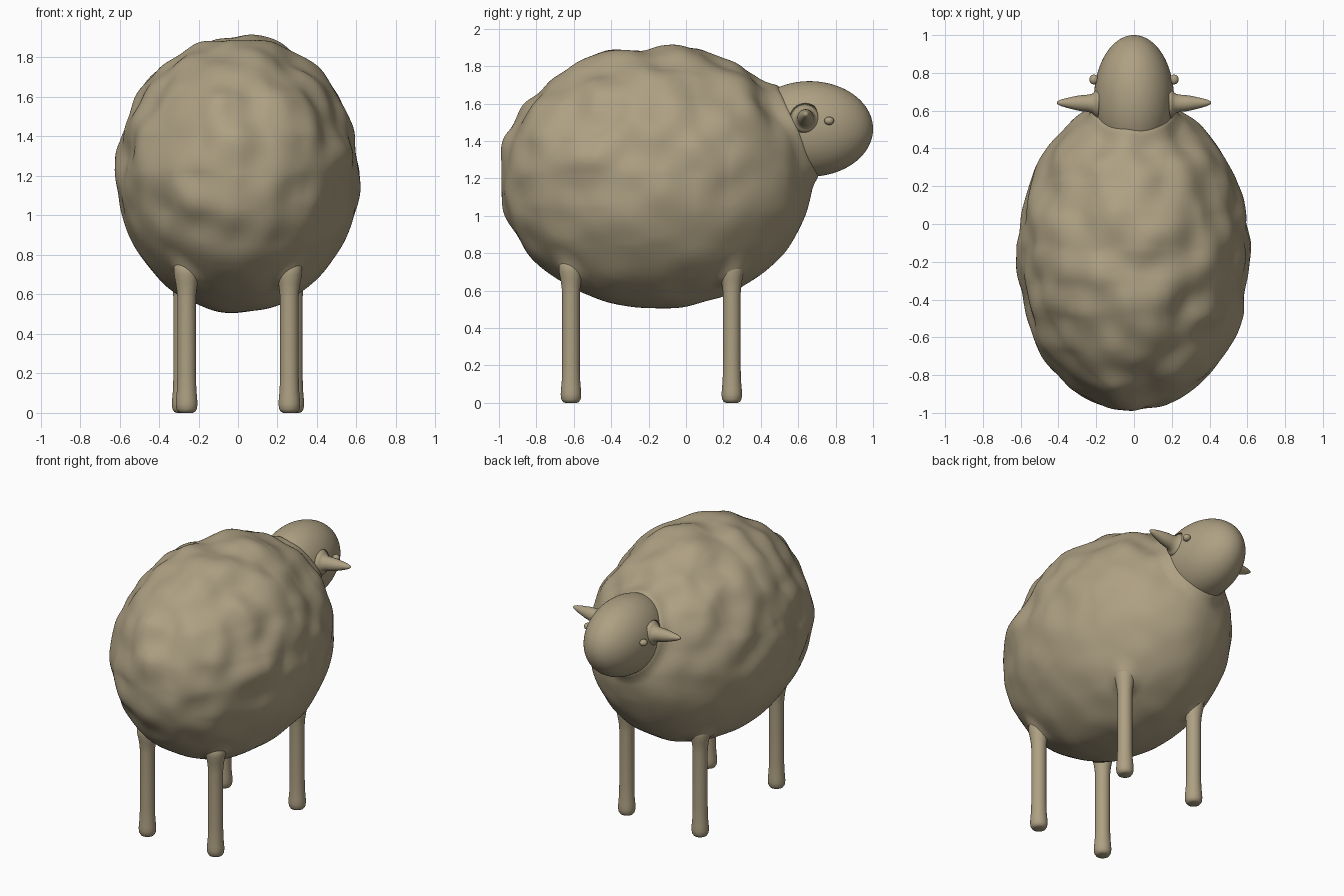
import bpy, bmesh, math
from mathutils import Vector, Matrix, noise

if "Cube" in bpy.data.objects:
    bpy.data.objects.remove(bpy.data.objects["Cube"])

wool = bpy.data.materials.new("warm tan wool")
wool.diffuse_color = (0.42, 0.35, 0.225, 1)
wool.use_nodes = True
wool.node_tree.nodes["Principled BSDF"].inputs["Base Color"].default_value = wool.diffuse_color

BODY_C, BODY_R = Vector((0, -0.16, 1.205)), Vector((0.612, 0.835, 0.7))
HEAD_C, HEAD_R = Vector((0, 0.66, 1.465)), Vector((0.212, 0.34, 0.255))
LEGS = {"back_leg": (0.28, 0.245), "front_leg": (0.26, -0.615)}
LEG_R = 0.047


def finish(name, bm):
    me = bpy.data.meshes.new(name)
    bmesh.ops.recalc_face_normals(bm, faces=bm.faces)
    bm.to_mesh(me)
    bm.free()
    for p in me.polygons:
        p.use_smooth = True
    me.materials.append(wool)
    ob = bpy.data.objects.new(name, me)
    bpy.context.collection.objects.link(ob)
    return ob


def ellipsoid(name, centre, radii, detail):
    bm = bmesh.new()
    bmesh.ops.create_icosphere(bm, subdivisions=detail, radius=1)
    for v in bm.verts:
        v.co = Vector((v.co.x * radii[0], v.co.y * radii[1], v.co.z * radii[2])) + Vector(centre)
    return finish(name, bm)


def lathe(name, profile, matrix, steps=32):
    """Spin (radius, height) points around z, then place with a matrix."""
    bm = bmesh.new()
    rings = []
    for r, z in profile:
        rings.append([bm.verts.new((r * math.cos(2 * math.pi * i / steps),
                                    r * math.sin(2 * math.pi * i / steps), z)) for i in range(steps)])
    for a, b in zip(rings, rings[1:]):
        for i in range(steps):
            j = (i + 1) % steps
            bm.faces.new((a[i], a[j], b[j], b[i]))
    bm.faces.new(rings[0])
    bm.faces.new(rings[-1])
    bm.transform(matrix)
    return finish(name, bm)


def fillet(d, k):
    """Outward push near a joining part, d being the distance to it."""
    d = max(d, 0)
    return (k - d) ** 2 / (4 * k) * 1.3 if d < k else 0


# Woolly body: lumpy on the back and flanks, calm on the belly and chest
bm = bmesh.new()
bmesh.ops.create_icosphere(bm, subdivisions=7, radius=1)
for v in bm.verts:
    u = v.co.normalized()
    p = Vector((u.x * BODY_R.x, u.y * BODY_R.y, u.z * BODY_R.z))
    n = Vector((u.x / BODY_R.x, u.y / BODY_R.y, u.z / BODY_R.z)).normalized()
    p += BODY_C
    lumpy = min(1, max(0.3, 0.75 + 1.1 * u.z - 0.35 * u.y))
    push = 0.034 * lumpy * noise.noise(p * 5.5 + Vector((3.1, 7.7, 1.3)))
    # soft joints with the head and legs
    h = p - HEAD_C
    q = Vector((h.x / HEAD_R.x, h.y / HEAD_R.y, h.z / HEAD_R.z)).length
    push += fillet((q - 1) * 0.25, 0.08)
    if u.z < 0:
        for x, y in LEGS.values():
            push += fillet(math.hypot(abs(p.x) - x, p.y - y) - LEG_R, 0.07)
    v.co = p + n * push
finish("woolly_body", bm)

# Head
ellipsoid("head", HEAD_C, HEAD_R, 6)

# Ears, eyes and legs on both sides
ear = [(0.085, 0.0), (0.062, 0.015), (0.05, 0.03), (0.045, 0.055), (0.043, 0.08), (0.038, 0.11),
       (0.031, 0.14), (0.025, 0.165), (0.018, 0.19), (0.011, 0.207), (0.004, 0.215)]
leg = [(0.03, 0), (0.043, 0.005), (0.052, 0.02), (0.055, 0.045), (0.053, 0.075), (0.049, 0.12),
       (LEG_R, 0.2), (LEG_R, 0.58), (0.05, 0.62), (0.056, 0.66), (0.064, 0.7), (0.064, 0.78)]
for side, s in (("right", 1), ("left", -1)):
    axis = Vector((s, 0.02, 0.12))
    turn = axis.to_track_quat('Z', 'Y').to_matrix().to_4x4()
    lathe(side + "_ear", ear, Matrix.Translation((s * 0.195, 0.638, 1.518)) @ turn)
    ellipsoid(side + "_eye", (s * 0.212, 0.765, 1.508), (0.024, 0.026, 0.022), 4)
    for name, (x, y) in LEGS.items():
        lathe(side + "_" + name, leg, Matrix.Translation((s * x, y, 0)))
